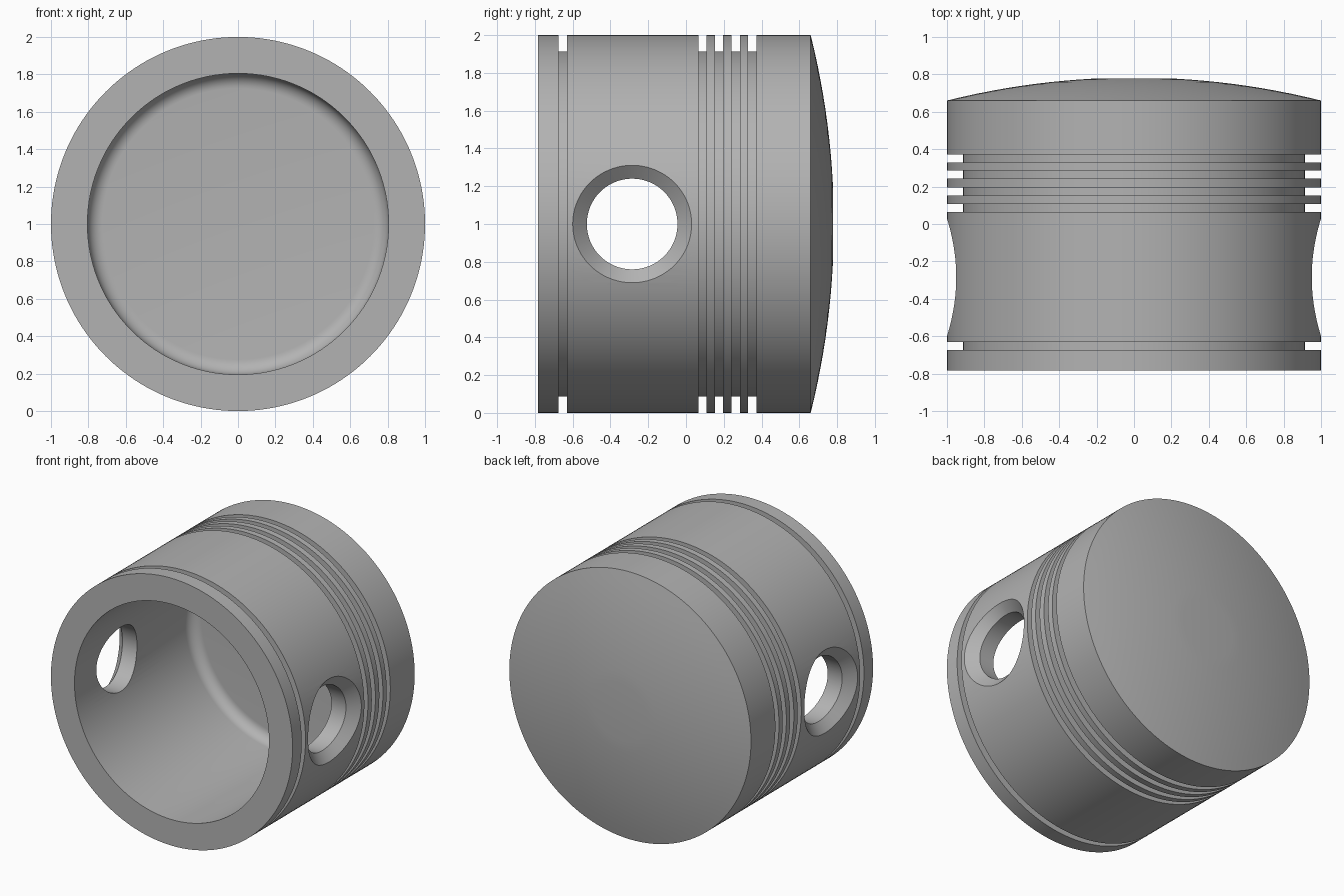
import bpy, bmesh, math

cube = bpy.data.objects.get("Cube")
if cube:
    bpy.data.objects.remove(cube, do_unlink=True)

SEGMENTS = 160
FRONT, RIM, CROWN = -0.783, 0.66, 0.783     # positions along the y axis
GROOVE_R, BORE_R, FLOOR, FILLET = 0.914, 0.805, 0.6, 0.08
GROOVES = [(-0.675, -0.63), (0.065, 0.108), (0.153, 0.196), (0.242, 0.285), (0.329, 0.372)]
PIN_Y, PIN_R, CHAMFER = -0.285, 0.24, 0.075

metal = bpy.data.materials.new("grey metal")
metal.use_nodes = True
grey = (0.45, 0.45, 0.45, 1)
metal.diffuse_color = grey
metal.node_tree.nodes["Principled BSDF"].inputs["Base Color"].default_value = grey


def make_object(name, bm):
    bmesh.ops.recalc_face_normals(bm, faces=bm.faces)
    mesh = bpy.data.meshes.new(name)
    bm.to_mesh(mesh)
    bm.free()
    obj = bpy.data.objects.new(name, mesh)
    bpy.context.collection.objects.link(obj)
    mesh.materials.append(metal)
    return obj


def skin(bm, loops):
    """Join successive closed loops with quads and cap both ends."""
    rings = [[bm.verts.new(p) for p in loop] for loop in loops]
    n = len(rings[0])
    for a, b in zip(rings, rings[1:]):
        for i in range(n):
            j = (i + 1) % n
            bm.faces.new((a[i], a[j], b[j], b[i]))
    bm.faces.new(rings[0])
    bm.faces.new(rings[-1])


def circle(r, n):
    return [(r * math.cos(math.tau * i / n), r * math.sin(math.tau * i / n)) for i in range(n)]


# Profile (radius, y): bore floor, fillet, skirt, ring grooves, domed crown
profile = []
for i in range(9):
    a = math.pi / 2 * (1 - i / 8)
    profile.append((BORE_R - FILLET + FILLET * math.cos(a), FLOOR - FILLET + FILLET * math.sin(a)))
profile += [(BORE_R, FRONT), (1, FRONT)]
for y0, y1 in GROOVES:
    profile += [(1, y0), (GROOVE_R, y0), (GROOVE_R, y1), (1, y1)]
rise = CROWN - RIM
dome_r = (1 + rise * rise) / (2 * rise)
for i in range(11):
    r = 1 - 0.078 * i
    profile.append((r, CROWN - dome_r + math.sqrt(dome_r ** 2 - r * r)))

bm = bmesh.new()
skin(bm, [[(x, y, z + 1) for x, z in circle(r, SEGMENTS)] for r, y in profile])
piston = make_object("piston_body", bm)


# Chamfered pin hole cutter following the curved skirt
def hole_loop(r, depth=None, x=None):
    loop = []
    for y, z in circle(r, 96):
        surface = math.sqrt(1 - min(r, PIN_R + CHAMFER) ** 2 * (z / r) ** 2)
        loop.append((x if x is not None else surface - depth, y + PIN_Y, z + 1))
    return loop


for side in (1, -1):
    bm = bmesh.new()
    loops = [hole_loop(PIN_R, x=0.5), hole_loop(PIN_R, depth=CHAMFER),
             hole_loop(PIN_R + CHAMFER + 0.02, depth=-0.02),
             hole_loop(PIN_R + CHAMFER + 0.02, x=1.2)]
    skin(bm, [[(side * x, y, z) for x, y, z in loop] for loop in loops])
    cutter = make_object("pin_hole_cutter", bm)
    cutter.hide_render = True
    mod = piston.modifiers.new("pin_hole", "BOOLEAN")
    mod.operation, mod.solver, mod.object = "DIFFERENCE", "EXACT", cutter
    bpy.context.view_layer.objects.active = piston
    bpy.ops.object.modifier_apply(modifier=mod.name)
    bpy.data.objects.remove(cutter, do_unlink=True)

# Smooth round walls, crisp machined edges
bpy.ops.object.select_all(action="DESELECT")
piston.select_set(True)
bpy.context.view_layer.objects.active = piston
bpy.ops.object.shade_smooth_by_angle(angle=math.radians(30))
